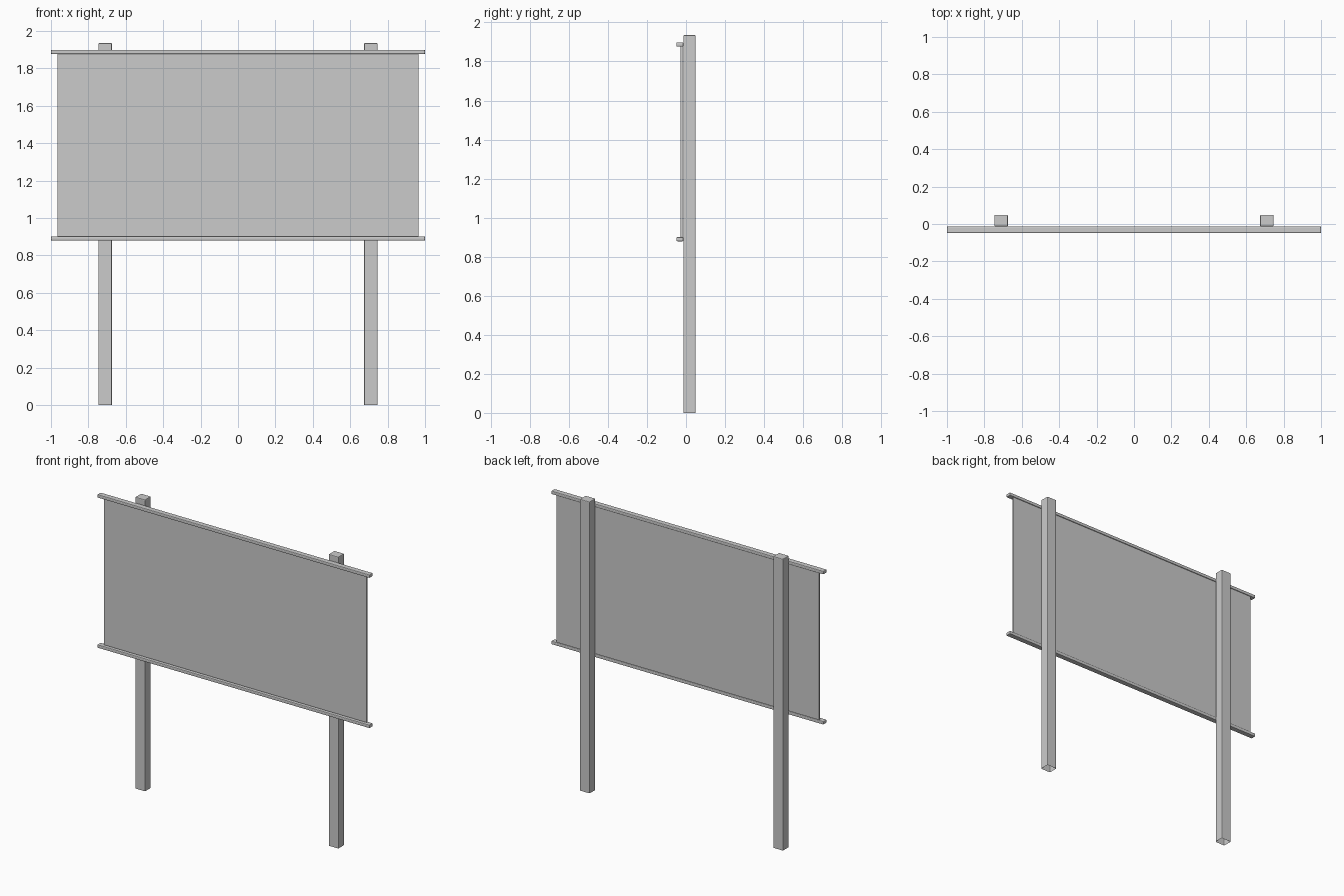
import bpy, bmesh
from mathutils import Vector

if "Cube" in bpy.data.objects:
    bpy.data.objects.remove(bpy.data.objects["Cube"])


def box(name, lo, hi, bevel, open_bottom=False):
    """Softly bevelled box between two corners, optionally without a bottom."""
    lo, hi = Vector(lo), Vector(hi)
    bm = bmesh.new()
    bmesh.ops.create_cube(bm, size=1)
    for v in bm.verts:
        v.co = Vector(((lo[i] + hi[i]) / 2 + v.co[i] * (hi[i] - lo[i]) for i in range(3)))
    if open_bottom:
        bm.normal_update()
        bottom = [f for f in bm.faces if f.normal.z < -0.9]
        bmesh.ops.delete(bm, geom=bottom, context='FACES_ONLY')
    edges = [e for e in bm.edges if not e.is_boundary]
    bmesh.ops.bevel(bm, geom=edges, offset=bevel, segments=2,
                    profile=0.5, affect='EDGES')
    mesh = bpy.data.meshes.new(name)
    bm.to_mesh(mesh)
    bm.free()
    ob = bpy.data.objects.new(name, mesh)
    bpy.context.collection.objects.link(ob)
    return ob


# Two upright posts, open underneath
for side, x in (("left", -0.71), ("right", 0.71)):
    box(f"{side}_post", (x - 0.036, -0.013, 0), (x + 0.036, 0.049, 1.935), 0.005, True)

# Horizontal rails above and below the board
for name, z in (("bottom_rail", 0.89), ("top_rail", 1.887)):
    box(name, (-1, -0.049, z - 0.011), (1, -0.013, z + 0.011), 0.005)

# Thin sign board held between the rails
box("sign_board", (-0.966, -0.029, 0.9), (0.966, -0.017, 1.877), 0.003)
